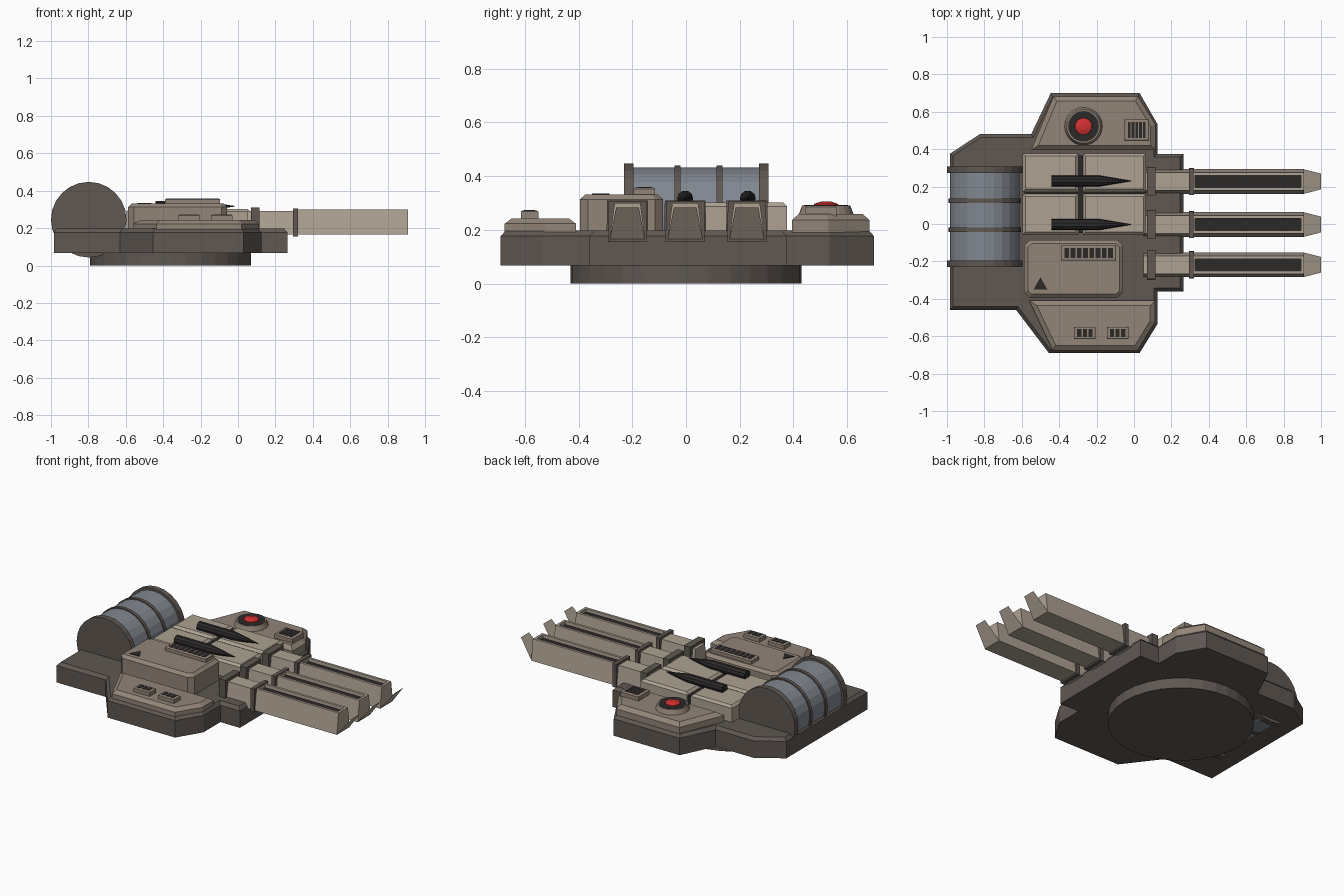
import bpy, bmesh, math
from mathutils import Matrix, Vector

if "Cube" in bpy.data.objects:
    bpy.data.objects.remove(bpy.data.objects["Cube"])


def material(name, r, g, b):
    m = bpy.data.materials.new(name)
    m.diffuse_color = (r, g, b, 1)
    m.use_nodes = True
    m.node_tree.nodes["Principled BSDF"].inputs["Base Color"].default_value = m.diffuse_color
    return m


HULL = material("hull_brown", .115, .095, .083)
TAN = material("panel_tan", .29, .235, .19)
LIGHT = material("light_tan", .42, .36, .29)
DARK = material("dark", .025, .022, .022)
STEEL = material("steel", .22, .245, .28)
RED = material("red", .65, .03, .03)


def finish(name, bm, *mats):
    bmesh.ops.recalc_face_normals(bm, faces=bm.faces)
    me = bpy.data.meshes.new(name)
    bm.to_mesh(me)
    bm.free()
    for m in mats:
        me.materials.append(m)
    ob = bpy.data.objects.new(name, me)
    bpy.context.collection.objects.link(ob)
    return ob


def prism(name, outline, z0, z1, mat, inset=0, drop=0):
    """Extruded outline whose top edge is chamfered by inset (sideways) and drop (down)."""
    bm = bmesh.new()
    base = bm.faces.new([bm.verts.new((x, y, z0)) for x, y in outline])
    bmesh.ops.recalc_face_normals(bm, faces=[base])
    ext = bmesh.ops.extrude_face_region(bm, geom=[base], use_keep_orig=True)["geom"]
    top = [f for f in ext if isinstance(f, bmesh.types.BMFace)][0]
    bmesh.ops.translate(bm, vec=(0, 0, z1 - drop - z0), verts=top.verts)
    bmesh.ops.recalc_face_normals(bm, faces=bm.faces)
    if inset:
        bmesh.ops.inset_region(bm, faces=[top], thickness=inset, use_even_offset=True)
        bmesh.ops.translate(bm, vec=(0, 0, drop), verts=top.verts)
    return finish(name, bm, mat)


def rect(x0, x1, y0, y1, c=0):
    """Rectangle outline, with cut corners when c is given."""
    if not c:
        return [(x0, y0), (x1, y0), (x1, y1), (x0, y1)]
    return [(x0 + c, y0), (x1 - c, y0), (x1, y0 + c), (x1, y1 - c),
            (x1 - c, y1), (x0 + c, y1), (x0, y1 - c), (x0, y0 + c)]


def cone(name, loc, axis, r1, r2, length, sides, mat):
    """Cylinder or cone starting at loc and running along axis."""
    bm = bmesh.new()
    bmesh.ops.create_cone(bm, cap_ends=True, segments=sides, radius1=r1, radius2=r2, depth=length)
    bmesh.ops.translate(bm, vec=(0, 0, length / 2), verts=bm.verts)
    rot = Vector((0, 0, 1)).rotation_difference(Vector(axis)).to_matrix().to_4x4()
    bmesh.ops.transform(bm, matrix=Matrix.Translation(loc) @ rot, verts=bm.verts)
    return finish(name, bm, mat)


def vent(name, x0, x1, y0, y1, z0, z1, slots, margin):
    """Raised box with a row of dark slots."""
    prism(name, rect(x0, x1, y0, y1), z0, z1, TAN, .006, .004)
    step = (x1 - x0 - 2 * margin) / slots
    for i in range(slots):
        a = x0 + margin + step * i
        prism(f"{name}_slot_{i}", rect(a + step * .13, a + step * .87, y0 + margin, y1 - margin),
              z1 - .005, z1 + .002, DARK)


def barrel_part(name, x0, x1, y, zb, zt, wb, wt, mat, slot=False):
    """Trapezoid bar along x, optionally with a recessed dark trough on top."""
    bm = bmesh.new()
    bmesh.ops.create_cube(bm, size=1)
    for v in bm.verts:
        up = v.co.z > 0
        v.co = (x0 if v.co.x < 0 else x1,
                y + math.copysign(wt if up else wb, v.co.y), zt if up else zb)
    if slot:
        top = max(bm.faces, key=lambda f: f.calc_center_median().z)
        bmesh.ops.inset_region(bm, faces=[top], thickness=.016, use_even_offset=True)
        bmesh.ops.inset_region(bm, faces=[top], thickness=.001, use_even_offset=True)
        bmesh.ops.translate(bm, vec=(0, 0, -.02), verts=top.verts)
        top.material_index = 1
    return finish(name, bm, mat, DARK)


# turntable and hull
cone("turntable", (-.36, 0, 0), (0, 0, 1), .43, .43, .075, 32, HULL)
prism("hull", [(-.985, -.46), (-.63, -.46), (-.455, -.69), (.03, -.69), (.125, -.535),
               (.125, -.36), (.265, -.36), (.265, .375), (.125, .375), (.125, .535),
               (.03, .70), (-.445, .70), (-.55, .48), (-.825, .48), (-.985, .375)],
      .067, .197, HULL, .018, .02)

# side pods
prism("left_pod", [(-.55, .395), (.115, .395), (.115, .53), (.022, .683), (-.43, .683)],
      .19, .26, TAN, .026, .023)
prism("right_pod", [(-.56, -.41), (-.435, -.675), (.02, -.675), (.112, -.525), (.112, -.41)],
      .19, .243, TAN, .026, .02)
vent("left_pod_vent", -.05, .08, .445, .56, .25, .29, 5, .015)
vent("right_pod_vent_rear", -.32, -.205, -.615, -.55, .235, .272, 3, .012)
vent("right_pod_vent_front", -.145, -.03, -.615, -.55, .235, .272, 3, .012)

# red warning lamp
cone("lamp_bezel", (-.27, .522, .25), (0, 0, 1), .105, .09, .04, 24, TAN)
cone("lamp_well", (-.27, .522, .28), (0, 0, 1), .082, .082, .012, 24, DARK)
cone("lamp_base", (-.27, .522, .285), (0, 0, 1), .048, .044, .012, 20, RED)
cone("lamp_dome", (-.27, .522, .297), (0, 0, 1), .044, .02, .008, 20, RED)

# equipment box with vent and warning triangle
prism("equipment_box", rect(-.587, -.058, -.395, -.085, .03), .19, .332, TAN, .02, .018)
vent("equipment_vent", -.39, -.095, -.195, -.115, .325, .357, 8, .014)
prism("warning_triangle", [(-.537, -.35), (-.463, -.35), (-.5, -.285)], .33, .335, DARK)

# two gun receivers, each split across the middle
for i, (y0, y1) in enumerate([(.172, .377), (-.057, .16)]):
    prism(f"receiver_rear_{i}", rect(-.595, -.298, y0, y1), .19, .302, LIGHT, .014, .014)
    prism(f"receiver_front_{i}", rect(-.272, .065, y0, y1), .19, .302, LIGHT, .014, .014)
prism("receiver_core", rect(-.585, .055, -.047, .367), .19, .282, DARK)

# dark spikes lying on the receivers
for i, y in enumerate([.23, -.003]):
    cone(f"spike_body_{i}", (-.44, y, .317), (1, 0, 0), .03, .03, .25, 10, DARK)
    cone(f"spike_point_{i}", (-.19, y, .317), (1, 0, 0), .03, .001, .175, 10, DARK)

# three barrels with collars and upturned muzzle plates
for i, y in enumerate([.227, -.003, -.218]):
    barrel_part(f"breech_{i}", .05, .30, y, .165, .292, .066, .048, LIGHT)
    barrel_part(f"breech_collar_{i}", .07, .115, y, .15, .31, .078, .076, HULL)
    barrel_part(f"barrel_collar_{i}", .294, .32, y, .155, .306, .073, .071, HULL)
    barrel_part(f"barrel_{i}", .31, .91, y, .165, .30, .066, .048, LIGHT, True)
    bm = bmesh.new()
    bm.faces.new([bm.verts.new(c) for c in [(.91, y - .065, .167), (.91, y + .065, .167),
                                            (1, y + .042, .283), (1, y - .042, .283)]])
    finish(f"muzzle_plate_{i}", bm, LIGHT)

# rear drum with end discs and hoops
cone("drum", (-.798, -.2, .245), (0, 1, 0), .187, .187, .48, 24, STEEL)
for name, y, w, r in [("drum_end_right", -.231, .036, .202), ("drum_hoop_right", -.042, .022, .194),
                      ("drum_hoop_left", .113, .022, .194), ("drum_end_left", .272, .036, .202)]:
    cone(name, (-.798, y, .245), (0, 1, 0), r, r, w, 24, HULL)
